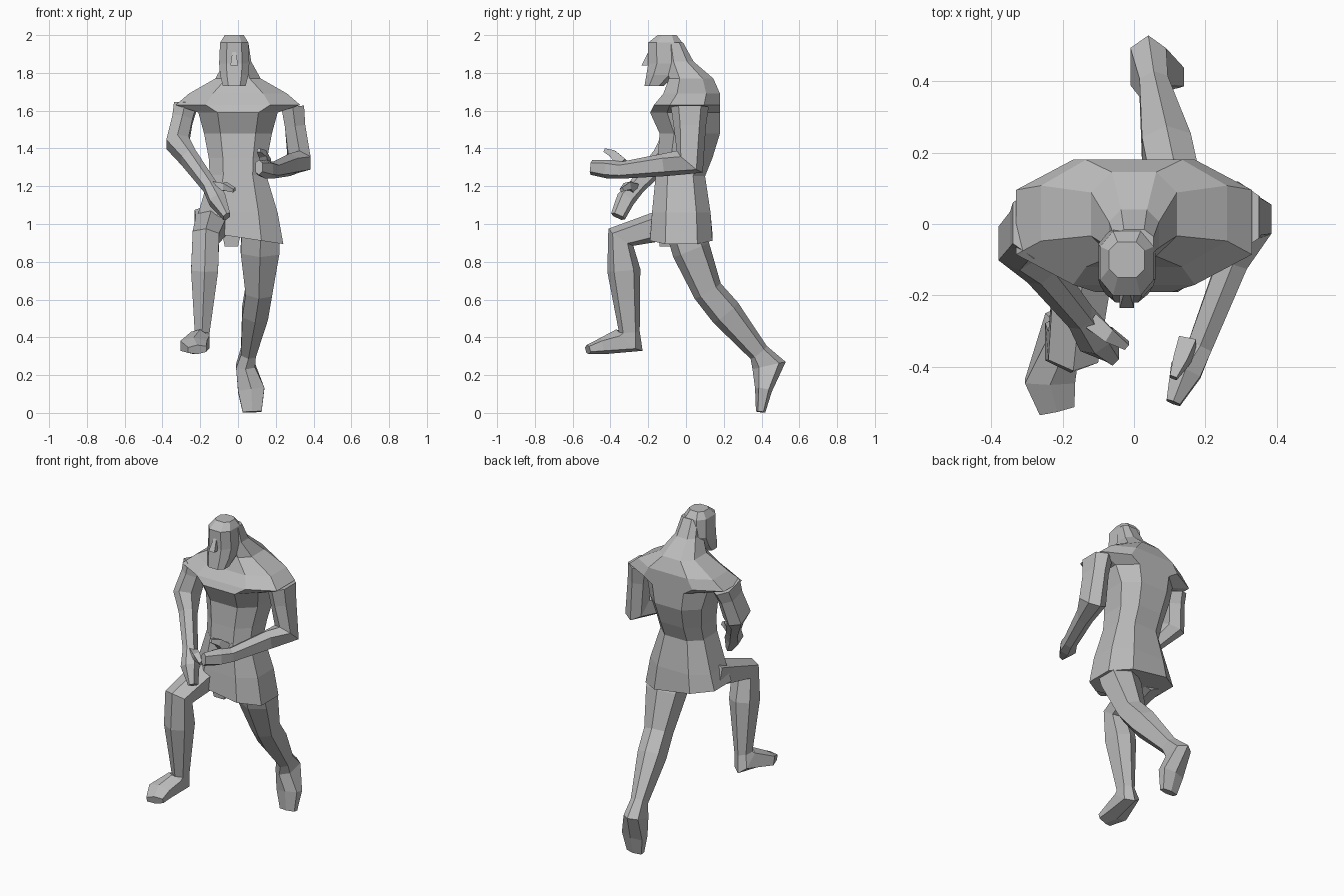
import bpy, bmesh, math
from mathutils import Vector

cube = bpy.data.objects.get("Cube")
if cube:
    bpy.data.objects.remove(cube)

# One plain grey for the whole figure
grey = bpy.data.materials.new("plain_grey")
grey.use_nodes = True
colour = (0.5, 0.5, 0.5, 1)
grey.diffuse_color = colour
grey.node_tree.nodes["Principled BSDF"].inputs["Base Color"].default_value = colour


def boxy(value):
    """Push a sine or cosine outward, so that rings are fuller at the corners."""
    return math.copysign(abs(value) ** 0.75, value)


def skin(name, rings, sides, slant=0):
    """Loft flat-faced rings of (centre, half width vector, half depth vector)."""
    bm = bmesh.new()
    angles = [math.pi * (2 * i + 1) / sides for i in range(sides)]
    corners = [(boxy(math.cos(a)), boxy(math.sin(a))) for a in angles]
    wide = max(u for u, v in corners)
    deep = max(v for u, v in corners)
    loops = []
    for centre, across, depth in rings:
        loops.append([bm.verts.new(centre + across * u / wide + depth * v / deep)
                      for u, v in corners])
    for vert in loops[0]:
        vert.co.z -= slant * vert.co.x
    for low, high in zip(loops, loops[1:]):
        for i in range(sides):
            j = (i + 1) % sides
            bm.faces.new((low[i], low[j], high[j], high[i]))
    bm.faces.new(loops[0])
    bm.faces.new(loops[-1])
    bmesh.ops.recalc_face_normals(bm, faces=bm.faces)
    mesh = bpy.data.meshes.new(name)
    bm.to_mesh(mesh)
    bm.free()
    mesh.materials.append(grey)
    obj = bpy.data.objects.new(name, mesh)
    bpy.context.collection.objects.link(obj)


def stack(name, middle, profile, sides=8, slant=0):
    """Level rings from a profile of height, half width, front and back."""
    rings = []
    for height, half_width, front, back in profile:
        rings.append((Vector((middle, (front + back) / 2, height)),
                      Vector((half_width, 0, 0)),
                      Vector((0, (back - front) / 2, 0))))
    skin(name, rings, sides, slant)


def tube(name, path, sizes, sides=6):
    """Rings square to a path, mitred at the bends."""
    steps = [(b - a).normalized() for a, b in zip(path, path[1:])]
    rings = []
    for i, (point, (half_width, half_depth)) in enumerate(zip(path, sizes)):
        along = (steps[max(i - 1, 0)] + steps[min(i, len(steps) - 1)]).normalized()
        side = Vector((1, 0, 0))
        across = (side - along * along.dot(side)).normalized()
        rings.append((point, across * half_width, along.cross(across) * half_depth))
    skin(name, rings, sides)


def limb(name, thickness, upper, lower, **joints):
    """Tube through named joints, with a muscle swelling on the two long bones."""
    points = [Vector(p) for p in joints.values()]
    sizes = [Vector(thickness[joint]) for joint in joints]
    for bone, fullness in ((1, lower), (0, upper)):
        muscle = points[bone].lerp(points[bone + 1], 0.35)
        swell = (sizes[bone] + sizes[bone + 1]) / 2 * fullness
        points.insert(bone + 1, muscle)
        sizes.insert(bone + 1, swell)
    tube(name, points, sizes)


def thumb(name, root, tip):
    """Short tapering digit with a slight bend."""
    root, tip = Vector(root), Vector(tip)
    bend = root.lerp(tip, 0.5) + Vector((0, 0, 0.015))
    tube(name, [root, bend, tip], [(0.025, 0.03), (0.02, 0.02), (0.01, 0.01)], sides=4)


# Half width and half depth at each joint, shared by both sides of the body
arm_thickness = dict(shoulder=(.06, .1), elbow=(.06, .09), wrist=(.035, .045),
                     knuckles=(.045, .05), fingertips=(.02, .04))
leg_thickness = dict(hip=(.1, .09), knee=(.07, .08), ankle=(.04, .055),
                     heel=(.05, .09), ball=(.07, .045), toe=(.05, .025))

# Shorts, flaring from the waist to a slanted hem, with a small flap between the legs
stack("shorts", 0, [
    (.93, .24, -.19, .14),
    (1.06, .21, -.18, .13),
    (1.26, .15, -.16, .1),
], slant=0.15)
stack("shorts_flap", -.035, [(.88, .035, -.14, -.06), (1, .06, -.15, 0)], sides=4)

# Trunk, broad shoulders and sloping neck
stack("torso", 0, [
    (1.25, .15, -.16, .1),
    (1.35, .155, -.15, .14),
    (1.48, .18, -.14, .18),
    (1.59, .21, -.19, .18),
    (1.63, .33, -.17, .18),
    (1.69, .26, -.12, .18),
    (1.77, .12, -.09, .145),
    (1.86, .07, -.1, .04),
    (1.96, .055, -.1, -.015),
])

# Head with a squared beard, and a wedge nose
stack("head", -.02, [
    (1.73, .06, -.22, -.12),
    (1.79, .075, -.21, -.05),
    (1.85, .08, -.2, -.01),
    (1.96, .075, -.2, -.02),
    (2, .05, -.15, -.05),
])
stack("nose", -.02, [(1.84, .02, -.235, -.18), (1.91, .01, -.2, -.18)], sides=4)

# Left arm bent with the forearm level
limb("left_arm", arm_thickness, 0.9, 0.9,
     shoulder=(.29, .02, 1.62), elbow=(.325, .02, 1.33), wrist=(.185, -.34, 1.285),
     knuckles=(.145, -.41, 1.29), fingertips=(.11, -.5, 1.3))
thumb("left_thumb", root=(.15, -.34, 1.32), tip=(.11, -.43, 1.39))

# Right arm reaching down across the body
limb("right_arm", arm_thickness, 0.9, 0.9,
     shoulder=(-.28, 0, 1.62), elbow=(-.32, -.05, 1.43), wrist=(-.15, -.26, 1.2),
     knuckles=(-.11, -.32, 1.13), fingertips=(-.06, -.36, 1.04))
thumb("right_thumb", root=(-.12, -.28, 1.19), tip=(-.02, -.34, 1.18))

# Right leg with the knee raised in front
limb("right_leg", leg_thickness, 0.95, 1.3,
     hip=(-.13, -.03, 1.02), knee=(-.17, -.345, .93), ankle=(-.19, -.3, .43),
     heel=(-.2, -.3, .385), ball=(-.235, -.44, .355), toe=(-.215, -.52, .335))

# Left leg trailing with the toes down
limb("left_leg", leg_thickness, 1.2, 1.25,
     hip=(.12, -.02, .98), knee=(.11, .115, .645), ankle=(.055, .385, .32),
     heel=(.04, .44, .25), ball=(.07, .41, .12), toe=(.075, .395, .005))
